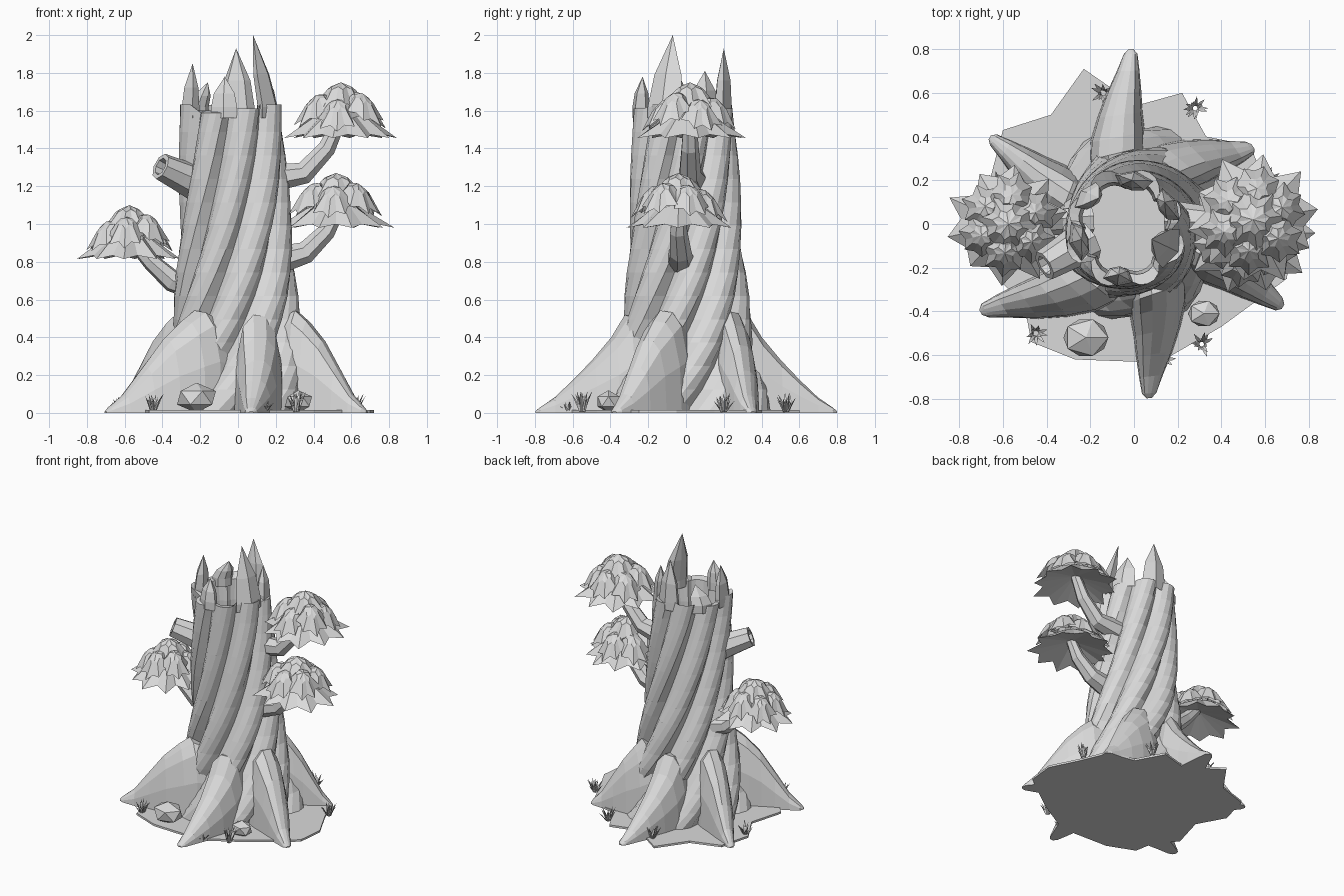
import bpy, bmesh, math, random
from mathutils import Vector

random.seed(4)
if "Cube" in bpy.data.objects:
    bpy.data.objects.remove(bpy.data.objects["Cube"], do_unlink=True)

grey = bpy.data.materials.new("pale grey")
grey.use_nodes = True
grey.diffuse_color = (0.7, 0.7, 0.7, 1)
grey.node_tree.nodes["Principled BSDF"].inputs["Base Color"].default_value = grey.diffuse_color


def finish(name, bm):
    bmesh.ops.remove_doubles(bm, verts=bm.verts, dist=0.0005)
    bmesh.ops.recalc_face_normals(bm, faces=bm.faces)
    mesh = bpy.data.meshes.new(name)
    bm.to_mesh(mesh)
    bm.free()
    mesh.materials.append(grey)
    obj = bpy.data.objects.new(name, mesh)
    bpy.context.collection.objects.link(obj)


def loft(bm, rings, caps=True):
    """Skin closed rings of equal length."""
    rows = [[bm.verts.new(p) for p in ring] for ring in rings]
    n = len(rows[0])
    for low, high in zip(rows, rows[1:]):
        for i in range(n):
            j = (i + 1) % n
            bm.faces.new((low[i], low[j], high[j], high[i]))
    if caps:
        bm.faces.new(rows[0][::-1])
        bm.faces.new(rows[-1])


def polar(r, a, z=0.0, c=(0, 0)):
    return Vector((c[0] + r * math.cos(a), c[1] + r * math.sin(a), z))


def tube(name, points, radii, sides=7, axis=None):
    pts = [Vector(p) for p in points]
    rings = []
    for k, (p, r) in enumerate(zip(pts, radii)):
        d = Vector(axis) if axis else pts[min(k + 1, len(pts) - 1)] - pts[max(k - 1, 0)]
        q = d.to_track_quat('Z', 'Y')
        rings.append([p + q @ polar(r, math.tau * i / sides) for i in range(sides)])
    bm = bmesh.new()
    loft(bm, rings)
    finish(name, bm)


# Hollow trunk made of twisting strands
STRANDS, STEPS = 8, 6
TOP = (-0.04, -0.02)


def lerp_table(table, z):
    for (z0, r0), (z1, r1) in zip(table, table[1:]):
        if z <= z1:
            return r0 + (r1 - r0) * (z - z0) / (z1 - z0)
    return table[-1][1]


profile = [(0, 0.44), (0.25, 0.375), (0.5, 0.325), (0.9, 0.29), (1.6, 0.264)]
bump = [0.83, 0.94, 1.02, 1.05, 1.04, 0.98]
cols = STRANDS * STEPS
rings = []
for k in range(14):
    z = 1.61 * k / 13
    twist = 2.1 * z - 0.4 * z * z
    c = [t * (z / 1.6) ** 2 for t in TOP]
    ring = []
    for i in range(cols):
        strand = i // STEPS
        r = lerp_table(profile, z) * bump[i % STEPS] * (1 + 0.025 * math.sin(strand * 2.4 + z * 3))
        lift = 0.025 * math.sin(strand * 2.1) if k == 13 else 0
        ring.append(polar(r, math.tau * i / cols + twist, z + lift, c))
    rings.append(ring)
for r, z in ((0.215, 1.6), (0.2, 1.45), (0.2, 0.9), (0.2, 0.03)):
    rings.append([polar(r * (1 + 0.6 * (bump[i % STEPS] - 1)), math.tau * i / cols + 2.34, z, TOP)
                  for i in range(cols)])
bm = bmesh.new()
loft(bm, rings)
finish("trunk", bm)

# Broken splinters around the rim: angle, half width, tip
splinters = [(195, 0.38, (-0.24, -0.07, 1.85)), (262, 0.28, (-0.07, -0.23, 1.78)),
             (336, 0.4, (0.08, -0.07, 2.0)), (80, 0.36, (-0.01, 0.2, 1.93)),
             (28, 0.34, (0.14, 0.1, 1.81)), (140, 0.3, (-0.16, 0.12, 1.75))]
bm = bmesh.new()
for deg, w, tip in splinters:
    a, tip = math.radians(deg), Vector(tip)
    base = [polar(r, a + s * w, 1.56, TOP) for r, s in
            ((0.25, -1), (0.266, 0), (0.25, 1), (0.195, 0.8), (0.175, 0), (0.195, -0.8))]
    rim = [p + Vector((0, 0, 0.06)) for p in base]
    centre = sum(rim, Vector()) / len(rim)
    mid = [p.lerp(tip, 0.45) + (p - centre) * 0.25 for p in rim]
    loft(bm, [base, rim, mid, [tip] * len(rim)], caps=False)
finish("rim_splinters", bm)

# Buttress roots: tip angle, twist towards the trunk, reach, width factor, arch
roots = [(91, 16, 0.8, 0.95, 0.0), (149, 12, 0.77, 0.9, 0.4), (210, 28, 0.81, 1.1, 0.4),
         (275, 18, 0.8, 1.0, 0.0), (331, 12, 0.78, 1.0, 0.4), (33, 28, 0.65, 1.05, 0.3)]
stations = [(0.0, 0.5, 0.13), (0.15, 0.52, 0.14), (0.28, 0.4, 0.135), (0.46, 0.28, 0.11),
            (0.64, 0.175, 0.085), (0.82, 0.08, 0.055), (0.96, 0.028, 0.033), (1.0, 0.008, 0.012)]
section = [(-1, 0), (-0.92, 0.5), (-0.62, 0.88), (-0.2, 1), (0.3, 0.98), (0.65, 0.85), (0.92, 0.5), (1, 0)]
for n, (deg, turn, reach, wide, arch) in enumerate(roots):
    rings = []
    for t, h, w in stations:
        a = math.radians(deg + turn * (1 - t) ** 1.5)
        c = polar(0.25 + (reach - 0.25) * t, a)
        side = Vector((-math.sin(a), math.cos(a), 0))
        h *= 1 + arch * max(0, math.sin(math.pi * (t - 0.12) / 0.88))
        rings.append([c + side * (u * w * wide) + Vector((0, 0, v * h)) for u, v in section])
    bm = bmesh.new()
    loft(bm, rings)
    finish(f"root_{n + 1}", bm)

# Hollow broken stub
axis = Vector((-0.17, -0.1, 0.08)).normalized()
end = Vector((-0.41, -0.19, 1.305))
tube("broken_stub", [end - axis * d for d in (0.25, 0.12, 0, 0, 0.08)],
     [0.1, 0.084, 0.072, 0.048, 0.04], 8, axis)


# Leaf crowns: pleated umbrellas stacked on a wide skirt
def umbrella(bm, c, r, h, points, lean=(0, 0), under=False):
    c, spin = Vector(c), random.random() * 6

    def ring(f, z, pleat):
        out = []
        for i in range(points * 2):
            odd = i % 2
            rr = r * f * ((1 - pleat) if odd else 1) * random.uniform(0.92, 1.06)
            p = polar(rr, spin + math.pi * i / points, z * h + odd * pleat * h * 0.5)
            p.z -= p.x * lean[0] + p.y * lean[1]
            out.append(c + p)
        return out
    rings = [[c + Vector((0, 0, h))] * (points * 2), ring(0.5, 0.7, 0.25), ring(1, 0, 0.26)]
    if under:
        rings.append([c + Vector((0, 0, h * 0.6))] * (points * 2))
    loft(bm, rings, caps=False)


def crown(name, c, size, height):
    bm = bmesh.new()
    c = Vector(c)
    umbrella(bm, c, size, height * 0.5, 10, under=True)
    umbrella(bm, c + Vector((0, 0, height * 0.56)), size * 0.52, height * 0.44, 8)
    for i in range(6):
        a = math.tau * i / 6 + 0.4
        d = polar(size * 0.48, a, height * random.uniform(0.32, 0.46))
        umbrella(bm, c + d, size * 0.38, height * 0.36, 7,
                 (math.cos(a) * 0.55, math.sin(a) * 0.55))
    finish(name, bm)


crown("upper_left_crown", (0.545, 0.02, 1.455), 0.3, 0.295)
crown("lower_left_crown", (0.52, -0.04, 0.98), 0.3, 0.29)
crown("right_crown", (-0.575, 0.0, 0.815), 0.28, 0.285)

# Branches carrying the crowns
tube("upper_left_branch", [(0.15, 0.03, 1.24), (0.35, 0.02, 1.27), (0.47, 0.02, 1.4), (0.54, 0.02, 1.55)],
     [0.08, 0.06, 0.048, 0.035])
tube("lower_left_branch", [(0.18, -0.03, 0.8), (0.36, -0.03, 0.85), (0.47, -0.04, 0.96), (0.53, -0.04, 1.07)],
     [0.08, 0.06, 0.048, 0.035])
tube("right_branch", [(-0.2, 0.02, 0.66), (-0.35, 0.01, 0.7), (-0.46, 0.0, 0.8), (-0.56, 0.0, 0.91)],
     [0.075, 0.06, 0.047, 0.035])

# Ground plate
outline = [(0.22, 0.6), (0.04, 0.55), (-0.1, 0.62), (-0.23, 0.71), (-0.38, 0.5), (-0.6, 0.43),
           (-0.66, 0.2), (-0.55, 0.0), (-0.62, -0.25), (-0.5, -0.38), (-0.47, -0.54), (-0.27, -0.62),
           (0.0, -0.63), (0.14, -0.62), (0.4, -0.47), (0.7, -0.25), (0.72, -0.05), (0.62, 0.15),
           (0.53, 0.36), (0.33, 0.4)]
bm = bmesh.new()
loft(bm, [[(x, y, z) for x, y in outline] for z in (0, 0.015)])
finish("ground_plate", bm)

# Rocks
for name, x, y, r, h in (("large_rock", -0.22, -0.52, 0.115, 0.08), ("small_rock", 0.32, -0.41, 0.08, 0.06)):
    bm = bmesh.new()
    bmesh.ops.create_icosphere(bm, subdivisions=1, radius=1)
    for v in bm.verts:
        v.co = Vector((x + v.co.x * r, y + v.co.y * r * 0.85, h + v.co.z * h))
    finish(name, bm)

# Grass tufts of thin bent blades
tufts = [(-0.14, 0.6, 0.1), (0.28, 0.53, 0.1), (-0.45, -0.5, 0.1), (0.31, -0.55, 0.11),
         (-0.42, -0.39, 0.08), (0.14, -0.62, 0.06), (-0.62, 0.18, 0.09), (0.62, 0.2, 0.1)]
bm = bmesh.new()
for x, y, h in tufts:
    for i in range(14):
        a = math.tau * i / 14 + random.uniform(-0.2, 0.2)
        reach, tall = random.uniform(0.02, 0.065), h * random.uniform(0.6, 1.1)
        foot, bend = polar(0.01, a, 0.005, (x, y)), polar(reach * 0.6, a, tall * 0.65, (x, y))
        side = Vector((-math.sin(a), math.cos(a), 0)) * 0.007
        out = polar(0.006, a)
        tip = polar(reach, a, tall, (x, y))
        loft(bm, [[p - side, p + side, p + out] for p in (foot, bend)] + [[tip] * 3], caps=False)
finish("grass_tufts", bm)
